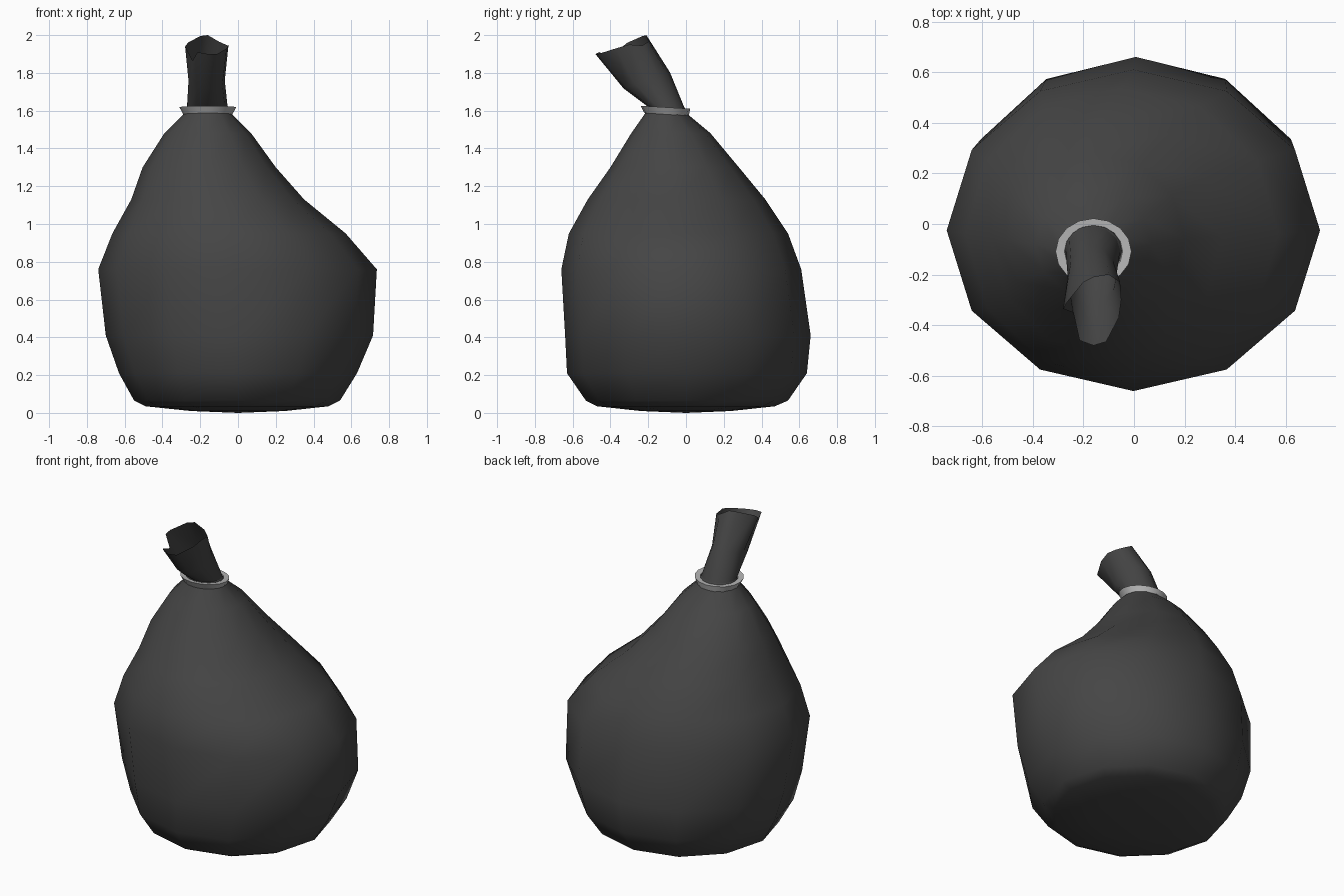
import bpy, bmesh, math

if "Cube" in bpy.data.objects:
    bpy.data.objects.remove(bpy.data.objects["Cube"])

SIDES = 12


def material(name, value):
    m = bpy.data.materials.new(name)
    m.diffuse_color = (value, value, value, 1)
    m.use_nodes = True
    m.node_tree.nodes["Principled BSDF"].inputs["Base Color"].default_value = m.diffuse_color
    return m


def ellipse(z, x0, x1, y0, y1, n=SIDES, tilt=0.0):
    """Ring of points fitted to an x/y extent, optionally tilted along y."""
    cx, cy = (x0 + x1) / 2, (y0 + y1) / 2
    rx, ry = (x1 - x0) / 2, (y1 - y0) / 2
    pts = []
    for i in range(n):
        a = 2 * math.pi * i / n
        s = math.sin(a)
        pts.append((cx + rx * math.cos(a), cy + ry * s, z + tilt * ry * s))
    return pts


def loft(name, rings, mat, cap=None, closed=False, angle=60):
    """Skin a list of point rings with quads; cap is a bottom centre point."""
    bm = bmesh.new()
    vs = [[bm.verts.new(p) for p in r] for r in rings]
    n = len(rings[0])
    pairs = list(zip(vs, vs[1:])) + ([(vs[-1], vs[0])] if closed else [])
    for a, b in pairs:
        for i in range(n):
            j = (i + 1) % n
            bm.faces.new((a[i], a[j], b[j], b[i]))
    if cap:
        c = bm.verts.new(cap)
        for i in range(n):
            bm.faces.new((c, vs[0][(i + 1) % n], vs[0][i]))
    me = bpy.data.meshes.new(name)
    bm.to_mesh(me)
    bm.free()
    me.materials.append(mat)
    ob = bpy.data.objects.new(name, me)
    bpy.context.collection.objects.link(ob)
    bpy.ops.object.select_all(action='DESELECT')
    ob.select_set(True)
    bpy.context.view_layer.objects.active = ob
    bpy.ops.object.shade_smooth_by_angle(angle=math.radians(angle))
    return ob


black = material("black plastic", 0.06)
grey = material("light grey tie", 0.45)

# Sack body: z, x extent, y extent
body = [
    (0.01, -0.25, 0.25, -0.24, 0.24),
    (0.035, -0.49, 0.48, -0.47, 0.47),
    (0.065, -0.55, 0.54, -0.53, 0.54),
    (0.21, -0.63, 0.63, -0.63, 0.64),
    (0.41, -0.70, 0.715, -0.64, 0.66),
    (0.76, -0.74, 0.735, -0.66, 0.61),
    (0.95, -0.665, 0.57, -0.62, 0.54),
    (1.13, -0.565, 0.35, -0.52, 0.42),
    (1.30, -0.505, 0.20, -0.40, 0.28),
    (1.48, -0.39, 0.07, -0.29, 0.13),
    (1.58, -0.29, -0.03, -0.22, 0.01),
    (1.62, -0.27, -0.055, -0.20, -0.01),
]
loft("sack_body", [ellipse(*r) for r in body], black, cap=(0, 0, 0))

# Open gathered neck, leaning to the front with a ragged rim
rim = [
    (-0.05, -0.30, 1.95), (-0.055, -0.23, 1.945), (-0.10, -0.20, 1.965),
    (-0.16, -0.21, 2.0), (-0.20, -0.23, 1.995), (-0.265, -0.31, 1.96),
    (-0.28, -0.335, 1.94), (-0.24, -0.35, 1.865), (-0.215, -0.46, 1.91),
    (-0.16, -0.48, 1.90), (-0.11, -0.465, 1.90), (-0.06, -0.37, 1.93),
]
neck = [ellipse(1.62, -0.27, -0.055, -0.20, -0.01),
        ellipse(1.76, -0.262, -0.07, -0.33, -0.085, tilt=0.35), rim]
loft("sack_neck", neck, black)

# Flared tie band around the neck, slightly tilted
band = [
    (1.58, -0.29, -0.03, -0.22, 0.015),
    (1.618, -0.31, -0.01, -0.24, 0.022),
    (1.616, -0.275, -0.045, -0.21, -0.005),
    (1.585, -0.265, -0.055, -0.20, -0.01),
]
loft("neck_tie", [ellipse(*r, n=16, tilt=-0.06) for r in band], grey,
     closed=True, angle=35)
